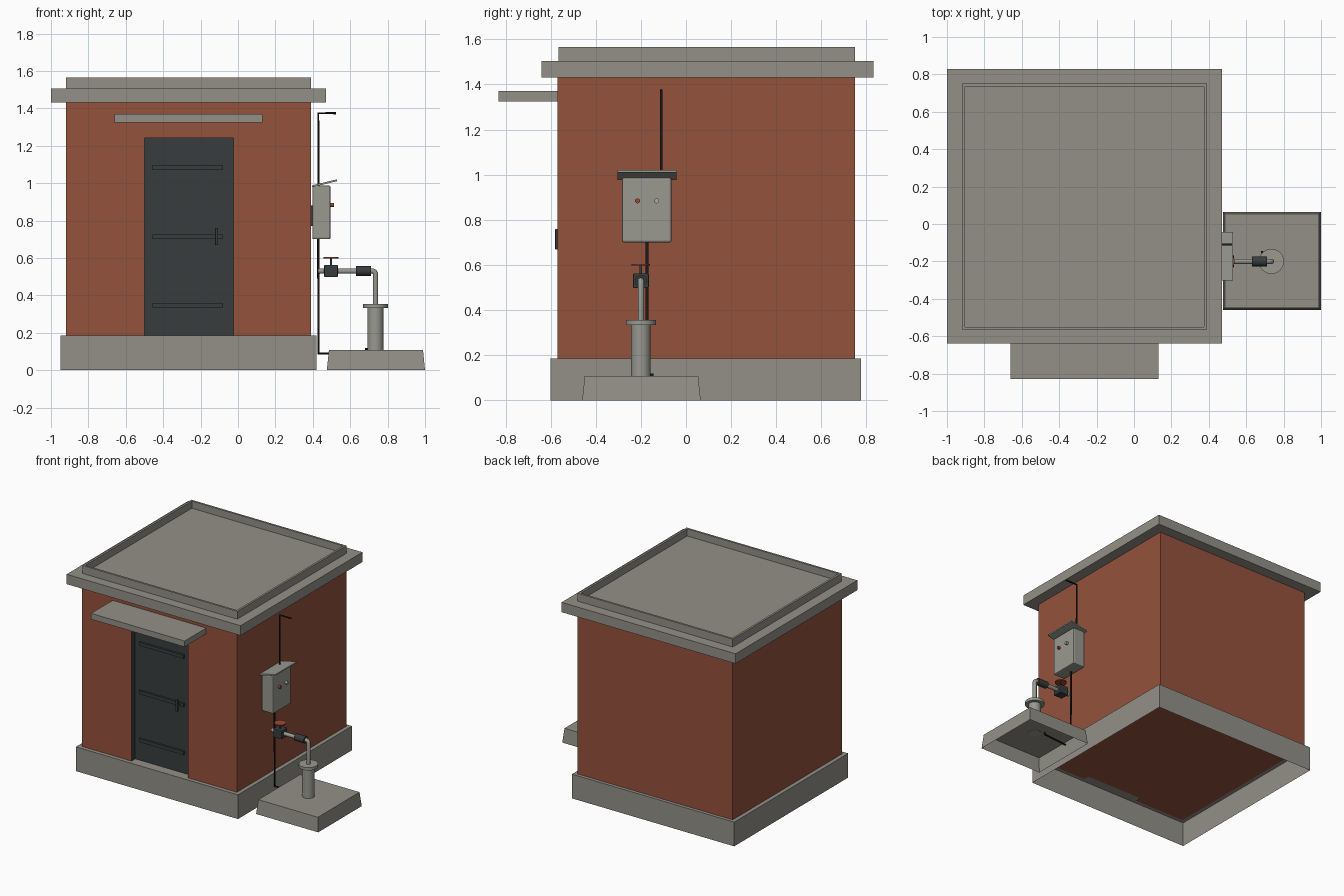
import bpy, bmesh, math
from mathutils import Vector

cube = bpy.data.objects.get("Cube")
if cube:
    bpy.data.objects.remove(cube, do_unlink=True)


def material(name, r, g, b):
    m = bpy.data.materials.new(name)
    m.use_nodes = True
    m.diffuse_color = (r, g, b, 1)
    m.node_tree.nodes["Principled BSDF"].inputs["Base Color"].default_value = (r, g, b, 1)
    return m


BRICK = material("brick red", 0.30, 0.085, 0.047)
CONCRETE = material("concrete grey", 0.29, 0.28, 0.245)
DOOR = material("dark door steel", 0.038, 0.046, 0.047)
STEEL = material("galvanised grey", 0.32, 0.32, 0.285)
CABLE = material("black cable", 0.012, 0.010, 0.010)
RED = material("signal red", 0.33, 0.07, 0.035)
LAMP = material("pale lamp", 0.42, 0.42, 0.36)


def add(name, bm, mat):
    me = bpy.data.meshes.new(name)
    bm.to_mesh(me)
    bm.free()
    ob = bpy.data.objects.new(name, me)
    bpy.context.collection.objects.link(ob)
    me.materials.append(mat)
    return ob


def smooth(ob):
    bpy.ops.object.select_all(action="DESELECT")
    ob.select_set(True)
    bpy.context.view_layer.objects.active = ob
    bpy.ops.object.shade_smooth_by_angle(angle=math.radians(40))


def box(name, x, y, z, mat, bevel=0, taper=0, open_bottom=False):
    """Box from (low, high) pairs; taper pulls the top corners inward."""
    bm = bmesh.new()
    bmesh.ops.create_cube(bm, size=1)
    for v in bm.verts:
        top = v.co.z > 0
        for i, span in enumerate((x, y, z)):
            side = 1 if v.co[i] > 0 else -1
            v.co[i] = span[side > 0] - (side * taper if top and i < 2 else 0)
    if open_bottom:
        low = [f for f in bm.faces if f.normal.z < -0.5]
        bmesh.ops.delete(bm, geom=low, context="FACES_ONLY")
    if bevel:
        bmesh.ops.bevel(bm, geom=bm.edges[:], offset=bevel, segments=2,
                        affect="EDGES", profile=0.5)
    return add(name, bm, mat)


def rod(name, start, end, radius, mat, sides=24):
    """Cylinder between two points."""
    a, b = Vector(start), Vector(end)
    bm = bmesh.new()
    bmesh.ops.create_cone(bm, cap_ends=True, segments=sides, radius1=radius,
                          radius2=radius, depth=(b - a).length)
    rot = (b - a).to_track_quat("Z", "Y").to_matrix().to_4x4()
    rot.translation = (a + b) / 2
    bm.transform(rot)
    ob = add(name, bm, mat)
    if sides > 8:
        smooth(ob)
    return ob


def tube(name, points, radius, mat):
    """Round tube along a path of points."""
    cu = bpy.data.curves.new(name, "CURVE")
    cu.dimensions = "3D"
    cu.bevel_depth = radius
    cu.bevel_resolution = 3
    cu.use_fill_caps = True
    sp = cu.splines.new("POLY")
    sp.points.add(len(points) - 1)
    for p, co in zip(sp.points, points):
        p.co = (*co, 1)
    tmp = bpy.data.objects.new(name + " path", cu)
    bpy.context.collection.objects.link(tmp)
    dg = bpy.context.evaluated_depsgraph_get()
    me = bpy.data.meshes.new_from_object(tmp.evaluated_get(dg))
    bpy.data.objects.remove(tmp, do_unlink=True)
    me.materials.clear()
    me.materials.append(mat)
    ob = bpy.data.objects.new(name, me)
    bpy.context.collection.objects.link(ob)
    smooth(ob)
    return ob


# Plinth and brick walls, with a door recess cut into the front
box("plinth", (-0.95, 0.42), (-0.60, 0.775), (0, 0.185), CONCRETE, open_bottom=True)
walls = box("walls", (-0.92, 0.39), (-0.57, 0.75), (0.183, 1.43), BRICK)
cutter = box("door_cutter", (-0.50, -0.025), (-0.7, -0.525), (0.1, 1.24), DOOR)
cutter.hide_render = True
cut = walls.modifiers.new("recess", "BOOLEAN")
cut.operation = "DIFFERENCE"
cut.solver = "EXACT"
cut.object = cutter
dg = bpy.context.evaluated_depsgraph_get()
cut_mesh = bpy.data.meshes.new_from_object(walls.evaluated_get(dg))
walls.modifiers.clear()
walls.data = cut_mesh
bpy.data.objects.remove(cutter, do_unlink=True)
cut_mesh.materials.clear()
for m in (BRICK, DOOR):
    cut_mesh.materials.append(m)
for f in cut_mesh.polygons:
    c = f.center
    inside = -0.51 < c.x < -0.02 and -0.56 < c.y < -0.5 and c.z > 0.19
    f.material_index = 1 if inside else 0

# Roof slab with a shallow parapet tray
box("roof_slab", (-1.0, 0.47), (-0.64, 0.83), (1.43, 1.505), CONCRETE)
parapet = box("parapet", (-0.92, 0.39), (-0.565, 0.75), (1.504, 1.565), CONCRETE)
bm = bmesh.new()
bm.from_mesh(parapet.data)
top = [f for f in bm.faces if f.normal.z > 0.5]
bmesh.ops.inset_region(bm, faces=top, thickness=0.022)
inner = bmesh.ops.extrude_discrete_faces(bm, faces=top)["faces"]
bmesh.ops.translate(bm, verts=inner[0].verts[:], vec=(0, 0, -0.055))
bm.to_mesh(parapet.data)
bm.free()
box("canopy", (-0.66, 0.13), (-0.83, -0.56), (1.325, 1.37), CONCRETE)

# Steel door with straps and a handle
box("door", (-0.499, -0.026), (-0.53, -0.51), (0.19, 1.239), DOOR)
for i, z in enumerate((0.347, 0.713, 1.083)):
    box(f"door_strap_{i + 1}", (-0.457, -0.08), (-0.545, -0.525),
        (z - 0.013, z + 0.013), DOOR)
box("handle_bar", (-0.122, -0.106), (-0.58, -0.565), (0.668, 0.76), DOOR, bevel=0.003)
box("handle_stub", (-0.12, -0.108), (-0.57, -0.53), (0.705, 0.722), DOOR)

# Control cabinet with a tilted rain lid and two lamps
box("cabinet", (0.397, 0.495), (-0.283, -0.065), (0.70, 0.987), STEEL, bevel=0.008)
box("cabinet_bracket", (0.388, 0.40), (-0.25, -0.10), (0.77, 0.88), DOOR)
lid = box("cabinet_lid", (0.395, 0.53), (-0.303, -0.043), (0.978, 0.988), STEEL)
for v in lid.data.vertices:
    v.co.z += (v.co.x - 0.395) * 0.24
for name, y, mat in (("red_lamp", -0.215, RED), ("pale_lamp", -0.13, LAMP)):
    rod(name, (0.49, y, 0.884), (0.513, y, 0.884), 0.011, mat, 16)

# Cables above and below the cabinet
tube("upper_cable", [(0.43, -0.11, 0.98), (0.43, -0.11, 1.374), (0.525, -0.11, 1.374)],
     0.006, CABLE)
tube("lower_cable", [(0.43, -0.172, 0.71), (0.43, -0.172, 0.09), (0.685, -0.15, 0.09),
                     (0.685, -0.15, 0.118)], 0.007, CABLE)

# Well pad, casing and flange
box("well_pad", (0.475, 1.0), (-0.46, 0.065), (0, 0.108), CONCRETE,
    taper=0.011, open_bottom=True)
rod("well_casing", (0.735, -0.2, 0.105), (0.735, -0.2, 0.335), 0.043, STEEL, 32)
rod("well_flange", (0.735, -0.2, 0.333), (0.735, -0.2, 0.355), 0.067, STEEL, 32)

# Discharge pipe with a coupling and a valve
tube("discharge_pipe", [(0.735, -0.2, 0.35), (0.735, -0.2, 0.515), (0.73, -0.2, 0.526),
                        (0.72, -0.2, 0.53), (0.427, -0.2, 0.53)], 0.0145, STEEL)
rod("coupling", (0.63, -0.2, 0.53), (0.712, -0.2, 0.53), 0.026, DOOR)
box("valve_body", (0.46, 0.534), (-0.235, -0.165), (0.497, 0.563), DOOR, bevel=0.006)
rod("valve_stem", (0.497, -0.2, 0.555), (0.497, -0.2, 0.6), 0.006, DOOR, 12)
rod("valve_wheel", (0.497, -0.2, 0.597), (0.497, -0.2, 0.605), 0.041, RED)
